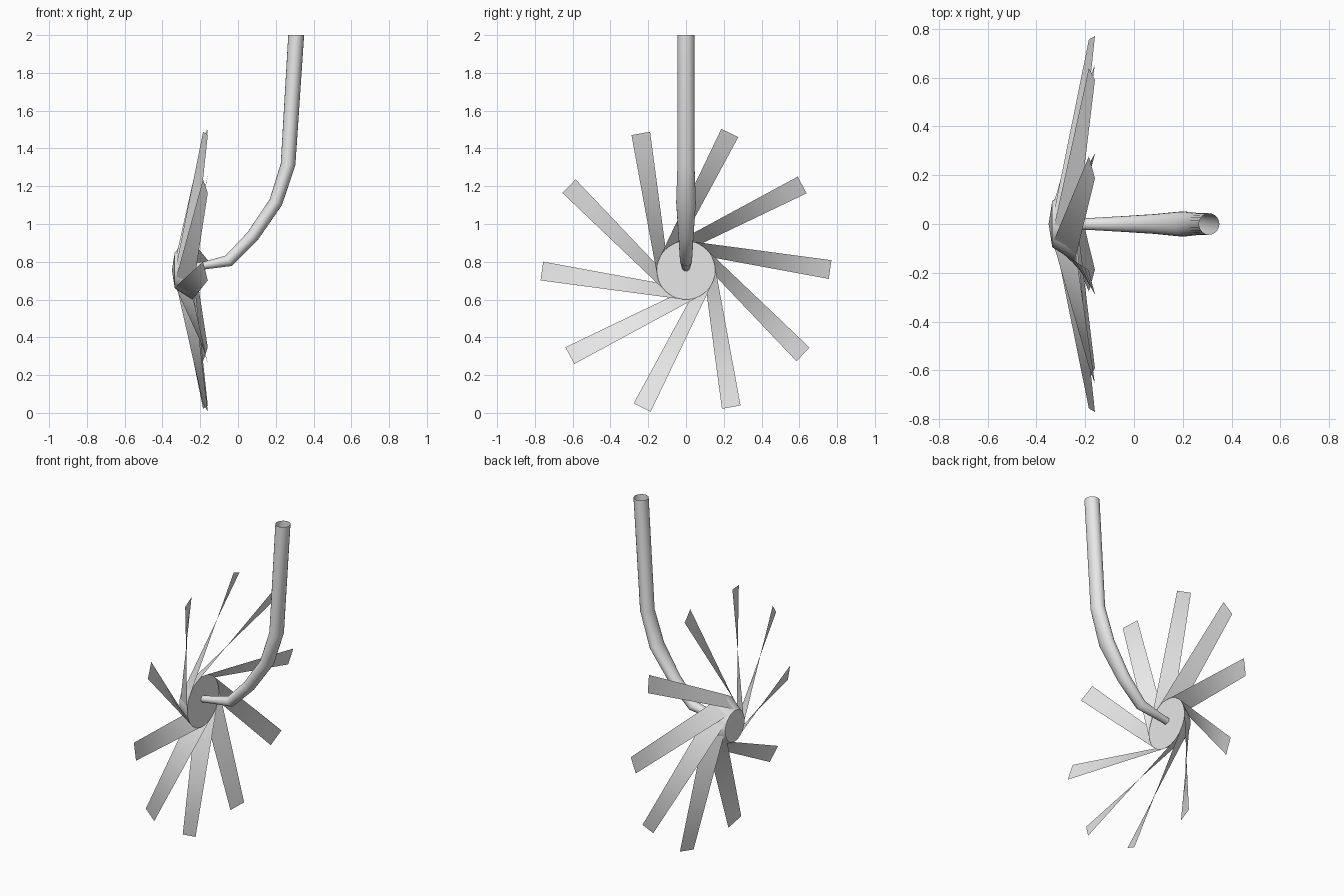
import bpy, math
from mathutils import Vector

if "Cube" in bpy.data.objects:
    bpy.data.objects.remove(bpy.data.objects["Cube"])

grey = bpy.data.materials.new("light_grey")
grey.diffuse_color = (0.8, 0.8, 0.8, 1)
grey.use_nodes = True
grey.node_tree.nodes["Principled BSDF"].inputs["Base Color"].default_value = grey.diffuse_color
CZ = 0.755   # height of the wheel axis


def make(name, verts, faces, angle=None):
    me = bpy.data.meshes.new(name)
    me.from_pydata(verts, [], faces)
    me.materials.append(grey)
    ob = bpy.data.objects.new(name, me)
    bpy.context.collection.objects.link(ob)
    if angle:
        bpy.ops.object.select_all(action='DESELECT')
        ob.select_set(True)
        bpy.context.view_layer.objects.active = ob
        bpy.ops.object.shade_smooth_by_angle(angle=math.radians(angle))
    return ob


def bridge(rings, n):
    return [(r * n + i, r * n + (i + 1) % n, (r + 1) * n + (i + 1) % n, (r + 1) * n + i)
            for r in range(rings - 1) for i in range(n)]


# hub: flat disc facing +x, tapering to a shallow nose on -x
N = 40
verts = [(x, r * math.cos(2 * math.pi * i / N), CZ + r * math.sin(2 * math.pi * i / N))
         for x, r in ((-0.24, 0.155), (-0.335, 0.095)) for i in range(N)]
nose = len(verts)
verts.append((-0.35, 0, CZ))
faces = [f[::-1] for f in bridge(2, N)] + [tuple(range(N))]
faces += [(N + (i + 1) % N, N + i, nose) for i in range(N)]
make("hub", verts, faces, 30)

# blades: ten twisted strips, tangent to the hub rim
SEG = 8
for k in range(10):
    a = math.radians(-8 + 36 * k)
    d = Vector((0, math.cos(a), math.sin(a)))
    n = Vector((0, -math.sin(a), math.cos(a)))

    def point(along, off, x):
        return Vector((x, 0, CZ)) + d * along + n * off

    outer = (point(0, 0.155, -0.24), point(0.755, 0.16, -0.16))
    inner = (point(0, 0.092, -0.335), point(0.755, 0.06, -0.185))
    verts = []
    for s in range(SEG + 1):
        t = s / SEG
        verts += [outer[0].lerp(outer[1], t), inner[0].lerp(inner[1], t)]
    make(f"blade_{k + 1}", verts,
         [(2 * s, 2 * s + 1, 2 * s + 3, 2 * s + 2) for s in range(SEG)], 40)

# stem: tapered open tube bending up; x, z, radius in plane, radius in y
path = [(-0.24, 0.77, 0.02, 0.022), (-0.17, 0.782, 0.021, 0.025),
        (-0.05, 0.805, 0.032, 0.032), (0.077, 0.935, 0.034, 0.04),
        (0.2, 1.115, 0.036, 0.052), (0.265, 1.315, 0.039, 0.045),
        (0.308, 2.0, 0.042, 0.044)]
M = 20
verts = []
for j, (x, z, rp, ry) in enumerate(path):
    p, q = path[max(j - 1, 0)], path[min(j + 1, len(path) - 1)]
    t = Vector((q[0] - p[0], 0, q[1] - p[1])).normalized()
    if j == len(path) - 1:
        t = Vector((0, 0, 1))          # level cut at the top
    side = Vector((t.z, 0, -t.x))
    for i in range(M):
        b = 2 * math.pi * i / M
        verts.append(Vector((x, 0, z)) + side * rp * math.cos(b)
                     + Vector((0, 1, 0)) * ry * math.sin(b))
make("stem", verts, bridge(len(path), M), 60)
